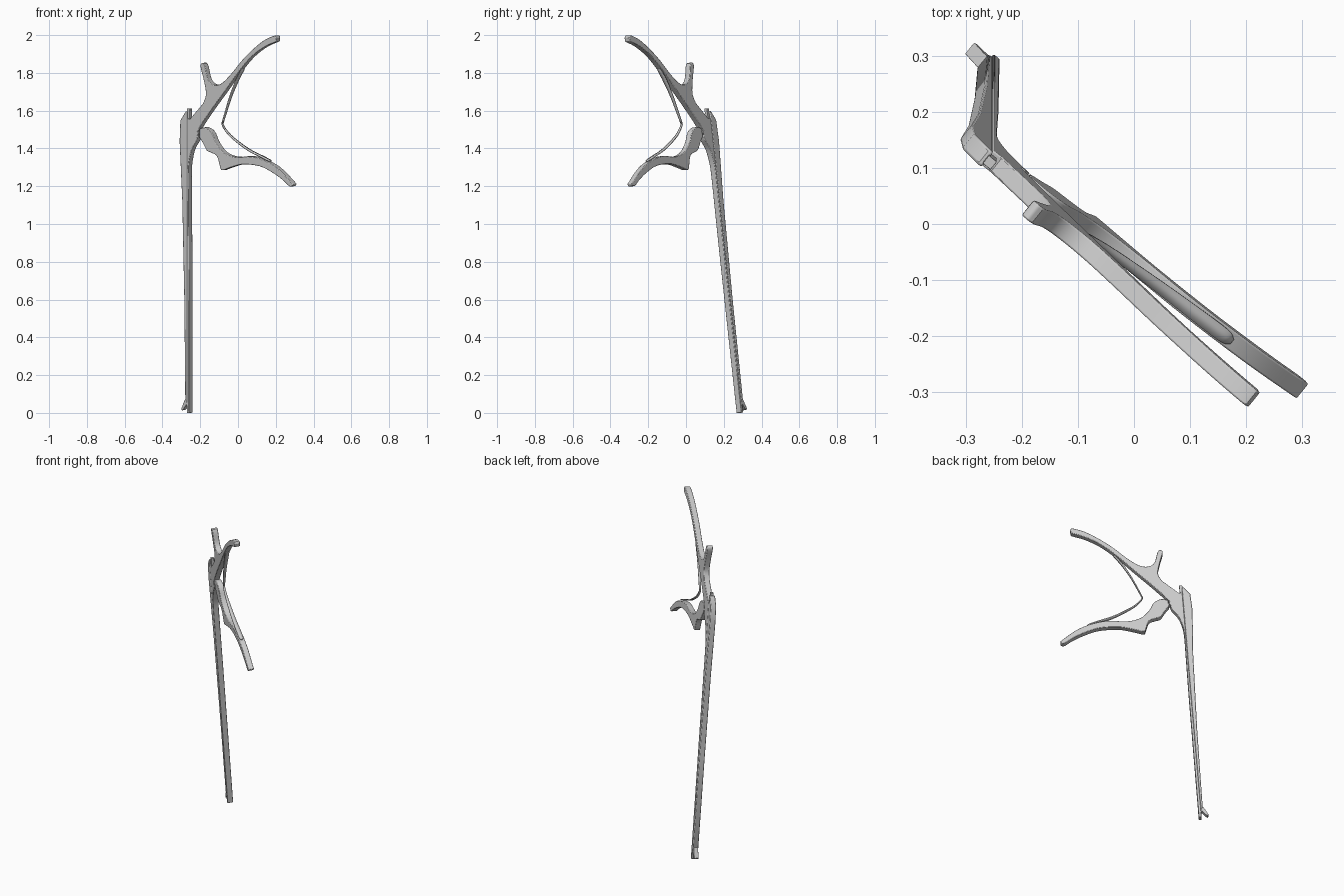
import bpy, bmesh
from mathutils import Vector

if "Cube" in bpy.data.objects:
    bpy.data.objects.remove(bpy.data.objects["Cube"])

# The tool is flat: outlines are given as front-view (x, z) and laid on a tilted plane
N = Vector((0.627, 0.774, 0.085)).normalized()
T = 0.034


def on_plane(x, z):
    return Vector((x, 0.0785 - 0.81 * x - 0.11 * z, z))


def smooth(pts, n=4):
    """Catmull-Rom curve through the points."""
    p = [Vector(q) for q in pts]
    p = [2 * p[0] - p[1]] + p + [2 * p[-1] - p[-2]]
    out = []
    for i in range(1, len(p) - 2):
        a, b, c, d = p[i - 1:i + 3]
        for k in range(n):
            t = k / n
            out.append(0.5 * (2 * b + (c - a) * t + (2 * a - 5 * b + 4 * c - d) * t ** 2
                              + (3 * b - a - 3 * c + d) * t ** 3))
    return [tuple(q) for q in out] + [tuple(pts[-1])]


def finish(name, bm):
    bmesh.ops.recalc_face_normals(bm, faces=bm.faces)
    me = bpy.data.meshes.new(name)
    bm.to_mesh(me)
    bm.free()
    ob = bpy.data.objects.new(name, me)
    bpy.context.collection.objects.link(ob)
    bpy.context.view_layer.objects.active = ob
    ob.select_set(True)
    bpy.ops.object.shade_smooth_by_angle(angle=0.6)
    ob.select_set(False)
    return ob


def plate(name, outline, thick=T, bevel=0.003):
    bm = bmesh.new()
    rings = [[bm.verts.new(on_plane(x, z) + N * s * thick / 2) for x, z in outline] for s in (-1, 1)]
    for r in rings:
        bm.faces.new(r)
    n = len(outline)
    for i in range(n):
        j = (i + 1) % n
        bm.faces.new((rings[0][i], rings[0][j], rings[1][j], rings[1][i]))
    ob = finish(name, bm)
    if bevel:
        m = ob.modifiers.new("bevel", 'BEVEL')
        m.width, m.segments, m.limit_method, m.angle_limit = bevel, 2, 'ANGLE', 0.9
        m.use_clamp_overlap = False
    return ob


def leaf(name, path, thick=0.006):
    """Thin strip; path entries are (x, z, width)."""
    bm = bmesh.new()
    rows = [[bm.verts.new(on_plane(x, z) + N * s * w / 2) for s in (-1, 1)]
            for x, z, w in smooth([Vector(p) for p in path], 6)]
    for a, b in zip(rows, rows[1:]):
        bm.faces.new((a[0], a[1], b[1], b[0]))
    ob = finish(name, bm)
    m = ob.modifiers.new("solid", 'SOLIDIFY')
    m.thickness, m.offset = thick, 0


# Shaft base with the fixed upper handle and its finger hook
lower_edge = smooth([(-.254, 1.25), (-.251, 1.32), (-.235, 1.395), (-.206, 1.45), (-.197, 1.505),
                     (-.133, 1.603), (-.064, 1.698), (.009, 1.80), (.079, 1.884), (.149, 1.938), (.212, 1.966)])
upper_edge = smooth([(.214, 1.985), (.202, 1.998), (.137, 1.967), (.047, 1.886), (-.027, 1.796),
                     (-.078, 1.746), (-.118, 1.738), (-.148, 1.765), (-.165, 1.835)])
hook = smooth([(-.172, 1.85), (-.182, 1.853), (-.189, 1.835), (-.172, 1.765), (-.16, 1.69), (-.175, 1.64)])
plate("shaft_base_and_handle",
      [(-.261, 0), (-.249, 0), (-.251, .86)] + lower_edge + upper_edge + hook
      + [(-.245, 1.557), (-.261, 1.56)])

# Sliding half of the shaft, on the outer side
plate("shaft_slide", [(-.261, .05), (-.261, 1.597), (-.268, 1.597), (-.296, 1.55), (-.300, 1.44),
                      (-.286, 1.127), (-.275, .6), (-.270, .07)], bevel=.004)

# Stop tab on top and biting foot at the bottom
plate("stop_tab", [(-.264, 1.54), (-.25, 1.54), (-.25, 1.612), (-.264, 1.612)], .018, .001)
plate("foot_jaw", [(-.256, .075), (-.272, .075), (-.278, .06), (-.293, .022), (-.288, .014),
                   (-.281, .02), (-.266, .045), (-.256, .03)], .026, .001)

# Moving lower handle
top = smooth([(-.195, 1.505), (-.165, 1.512), (-.13, 1.487), (-.105, 1.43), (-.063, 1.378),
              (.0, 1.355), (.08, 1.359), (.16, 1.333), (.228, 1.289), (.301, 1.212)])
bottom = smooth([(.296, 1.2), (.28, 1.202), (.245, 1.235), (.192, 1.273), (.124, 1.307), (.037, 1.317),
                 (-.025, 1.302), (-.068, 1.286)])
finger = smooth([(-.08, 1.286), (-.087, 1.31), (-.102, 1.36), (-.13, 1.378), (-.155, 1.39),
                 (-.176, 1.43), (-.196, 1.462)])
plate("lower_handle", top + bottom + finger)

# Pair of leaf springs meeting between the handles
leaf("upper_spring", [(.03, 1.822, .012), (.022, 1.81, .022), (-.005, 1.758, .024), (-.04, 1.67, .018),
                      (-.083, 1.53, .011)])
leaf("lower_spring", [(-.083, 1.53, .011), (-.07, 1.505, .012), (-.032, 1.46, .016), (.05, 1.397, .022),
                      (.13, 1.355, .026), (.163, 1.338, .024), (.174, 1.331, .01)])

# Pivot pin
plate("pivot_pin", smooth([(-.212, 1.482), (-.205, 1.493), (-.198, 1.482), (-.205, 1.471)], 3), .038, 0)
